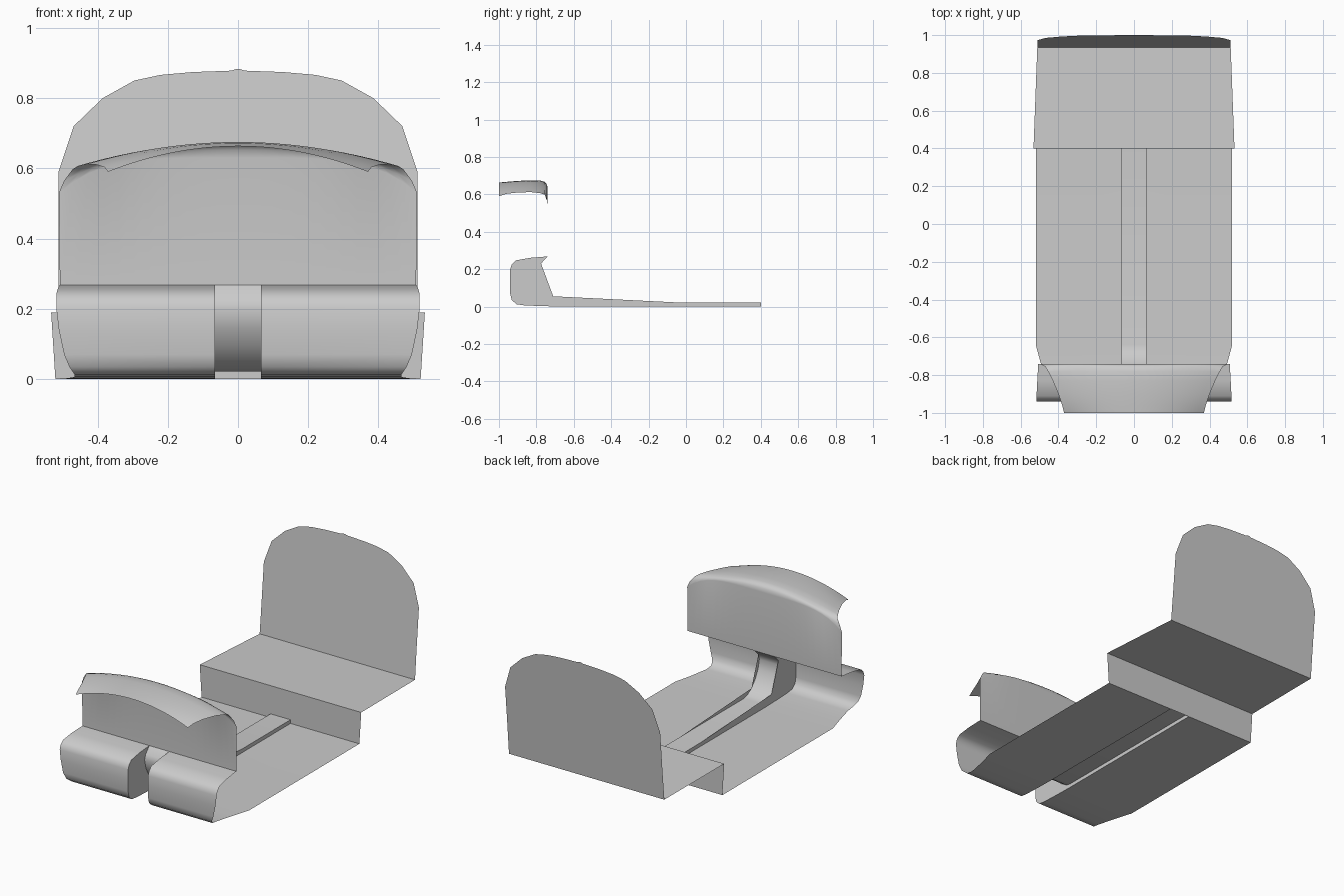
import bpy, bmesh
from math import radians

if "Cube" in bpy.data.objects:
    bpy.data.objects.remove(bpy.data.objects["Cube"])


def finish(bm, name, mirror=False, angle=40):
    bmesh.ops.remove_doubles(bm, verts=bm.verts, dist=0.0005)
    if mirror:
        geom = bm.verts[:] + bm.edges[:] + bm.faces[:]
        bmesh.ops.mirror(bm, geom=geom, axis='X', merge_dist=0.0005)
    bmesh.ops.recalc_face_normals(bm, faces=bm.faces)
    me = bpy.data.meshes.new(name)
    bm.to_mesh(me)
    bm.free()
    ob = bpy.data.objects.new(name, me)
    bpy.context.collection.objects.link(ob)
    bpy.ops.object.select_all(action='DESELECT')
    ob.select_set(True)
    bpy.context.view_layer.objects.active = ob
    bpy.ops.object.shade_smooth_by_angle(angle=radians(angle))
    return ob


def loft(bm, rows):
    """Skin a sheet through rows holding equal numbers of points."""
    grid = [[bm.verts.new(p) for p in row] for row in rows]
    for a, b in zip(grid, grid[1:]):
        for i in range(len(a) - 1):
            bm.faces.new((a[i], a[i + 1], b[i + 1], b[i]))


T = 0.066  # half width of the centre tunnel

# Floor pan: half width, y, z, running forward and curling up into the toe box
floor = [(0.52, 0.40, 0), (0.52, -0.64, 0), (0.49, -0.75, 0.002),
         (0.465, -0.86, 0.006), (0.465, -0.905, 0.012), (0.48, -0.932, 0.035),
         (0.495, -0.94, 0.07), (0.51, -0.94, 0.14), (0.517, -0.94, 0.20),
         (0.517, -0.932, 0.225), (0.516, -0.91, 0.247), (0.512, -0.83, 0.261),
         (0.507, -0.74, 0.268)]
# Raised tunnel strip, y and z, curving up to the rear lip of the toe box
tunnel = [(0.40, 0.022), (-0.64, 0.022), (-0.67, 0.029), (-0.71, 0.055),
          (-0.745, 0.095), (-0.772, 0.145), (-0.785, 0.20), (-0.775, 0.23),
          (-0.74, 0.268)]

bm = bmesh.new()
loft(bm, [[(T, y, z), (w, y, z)] for w, y, z in floor])
loft(bm, [[(0, y, z), (T, y, z)] for y, z in tunnel])
side = [(T, y, z) for _, y, z in floor] + [(T, y, z) for y, z in tunnel[-2::-1]]
wall = bm.faces.new([bm.verts.new(p) for p in side])
bmesh.ops.triangulate(bm, faces=[wall])
finish(bm, "floor_pan", mirror=True)

# Rear step and parcel shelf
bm = bmesh.new()
shelf = [(0.52, 0.40, 0), (0.532, 0.40, 0.19), (0.512, 0.935, 0.175)]
loft(bm, [[(0, y, z), (w, y, z)] for w, y, z in shelf])
finish(bm, "rear_shelf", mirror=True)

# Arched rear bulkhead: half width and height
arch = [(0.512, 0.175), (0.511, 0.35), (0.511, 0.59), (0.468, 0.72),
        (0.385, 0.80), (0.295, 0.85), (0.22, 0.866), (0.13, 0.874),
        (0.02, 0.878), (0.004, 0.883)]
bm = bmesh.new()
loft(bm, [[(w * i / 3, 0.935 + 0.065 * (z - 0.175) / 0.708, z) for i in range(4)]
          for w, z in arch])
finish(bm, "rear_bulkhead", mirror=True)

# Dashboard: y, half width, crown height, edge height, arch exponent
dash = [(-1.0, 0.37, 0.663, 0.59, 2), (-0.96, 0.38, 0.667, 0.603, 2),
        (-0.90, 0.40, 0.672, 0.61, 2), (-0.83, 0.43, 0.675, 0.612, 2),
        (-0.78, 0.455, 0.674, 0.607, 2), (-0.755, 0.47, 0.667, 0.598, 2),
        (-0.743, 0.495, 0.652, 0.565, 3), (-0.74, 0.51, 0.63, 0.53, 4.5),
        (-0.74, 0.507, 0.268, 0.268, 1)]
N = 12
bm = bmesh.new()
loft(bm, [[(w * i / N, y, c - (c - e) * (i / N) ** p) for i in range(N + 1)]
          for y, w, c, e, p in dash])
finish(bm, "dashboard", mirror=True, angle=60)
